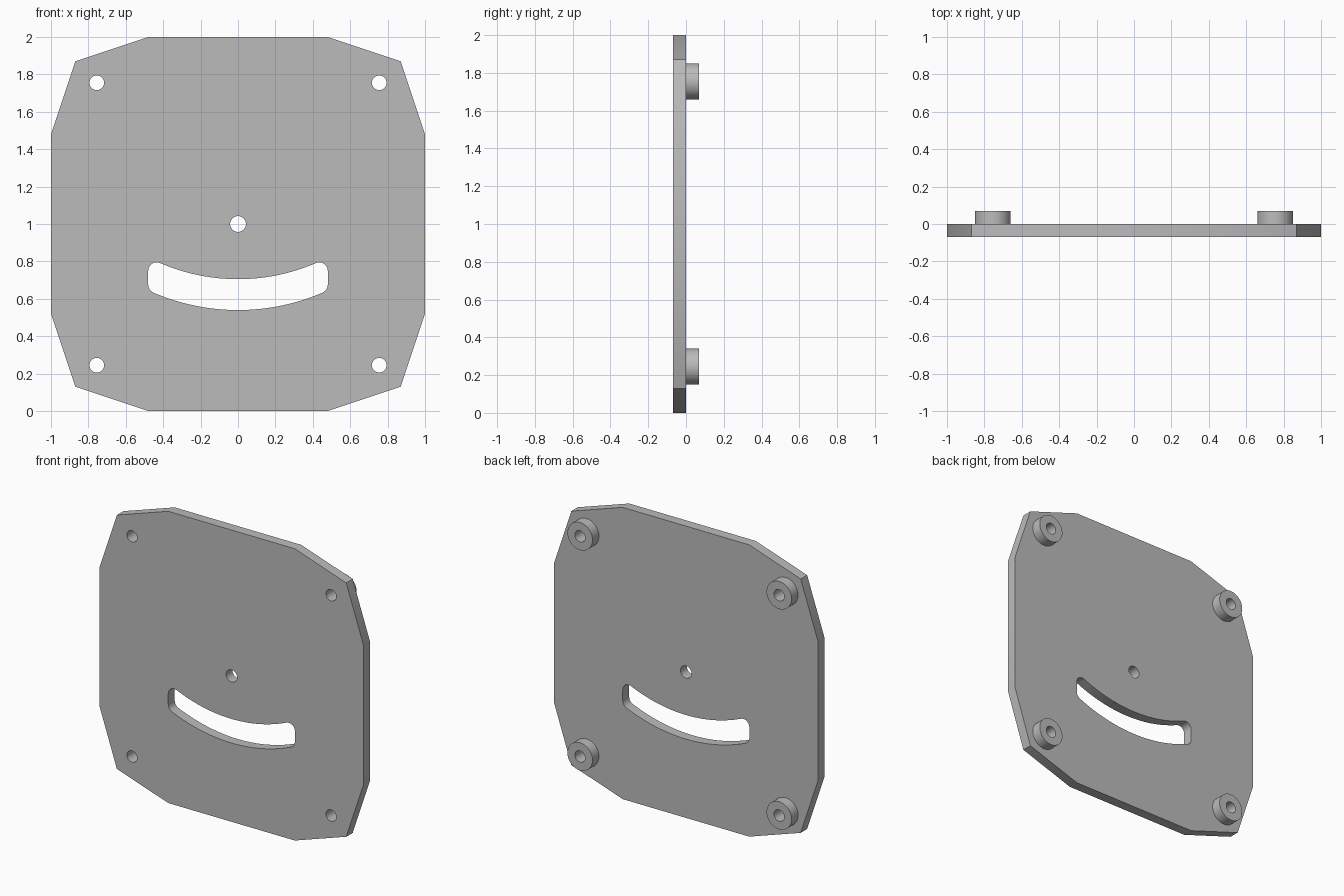
import bpy
import bmesh
from math import sin, cos, radians, sqrt, pi

cube = bpy.data.objects.get("Cube")
if cube:
    bpy.data.objects.remove(cube, do_unlink=True)

HALF = 0.035      # half thickness of plate and of spacers
MID = 1.0         # height of the plate centre
HOLE = 0.755      # offset of the corner holes
BORE = 0.039

grey = bpy.data.materials.new("plain_grey")
grey.use_nodes = True
colour = (0.5, 0.5, 0.5, 1)
grey.diffuse_color = colour
grey.node_tree.nodes["Principled BSDF"].inputs["Base Color"].default_value = colour


def arc(cx, cy, r, start, end, n):
    """Points along a circular arc, angles in degrees."""
    angles = [radians(start + (end - start) * i / n) for i in range(n + 1)]
    return [(cx + r * cos(a), cy + r * sin(a)) for a in angles]


def circle(cx, cy, r, n=40):
    return arc(cx, cy, r, 0, 360, n)[:-1]


def sagged(z0, radius, x_start, x_end, n=14):
    """Shallow upward-curving arc whose lowest point is at z0."""
    xs = [x_start + (x_end - x_start) * i / n for i in range(n + 1)]
    return [(x, z0 + radius - sqrt(radius ** 2 - x * x)) for x in xs]


def mirrored(half):
    """Close a right-hand outline with its mirror image across x = 0."""
    return half + [(-x, z) for x, z in reversed(half) if x > 1e-6]


def extruded(name, loops, y):
    """Extrude closed outlines (the inner ones become holes) along y."""
    curve = bpy.data.curves.new(name, "CURVE")
    curve.dimensions = "2D"
    curve.fill_mode = "BOTH"
    curve.extrude = HALF
    for loop in loops:
        spline = curve.splines.new("POLY")
        spline.points.add(len(loop) - 1)
        for point, (x, z) in zip(spline.points, loop):
            point.co = (x, z, 0, 1)
        spline.use_cyclic_u = True
    obj = bpy.data.objects.new(name, curve)
    bpy.context.collection.objects.link(obj)
    obj.rotation_euler.x = pi / 2
    obj.location.y = y
    bpy.ops.object.select_all(action="DESELECT")
    obj.select_set(True)
    bpy.context.view_layer.objects.active = obj
    bpy.ops.object.convert(target="MESH")
    bm = bmesh.new()
    bm.from_mesh(obj.data)
    bmesh.ops.remove_doubles(bm, verts=bm.verts, dist=0.0001)
    bmesh.ops.recalc_face_normals(bm, faces=bm.faces)
    bm.to_mesh(obj.data)
    bm.free()
    obj.data.materials.clear()
    obj.data.materials.append(grey)
    bpy.ops.object.shade_smooth_by_angle(angle=radians(30))


# Twelve-sided plate outline
right_edge = [(0.48, 0), (0.87, 0.13), (1, 0.52)]
right_edge += [(x, 2 * MID - z) for x, z in reversed(right_edge)]
outline = mirrored(right_edge)

# Curved slot with rounded ends
slot = mirrored(
    sagged(0.54, 1.145, 0, 0.452)
    + arc(0.435, 0.675, 0.045, -68, 0, 6)[1:]
    + arc(0.435, 0.75, 0.045, 0, 112, 10)
    + sagged(0.705, 1.05, 0.418, 0)[1:])

corners = {
    "upper_left": (HOLE, MID + HOLE),
    "upper_right": (-HOLE, MID + HOLE),
    "lower_left": (HOLE, MID - HOLE),
    "lower_right": (-HOLE, MID - HOLE),
}

# Plate with slot, centre hole and corner holes
holes = [circle(x, z, BORE) for x, z in corners.values()]
extruded("plate", [outline, slot, circle(0, MID, 0.042)] + holes, -HALF)

# Ring spacers behind the corner holes
for place, (x, z) in corners.items():
    extruded(place + "_spacer", [circle(x, z, 0.095, 48), circle(x, z, BORE)], HALF)
